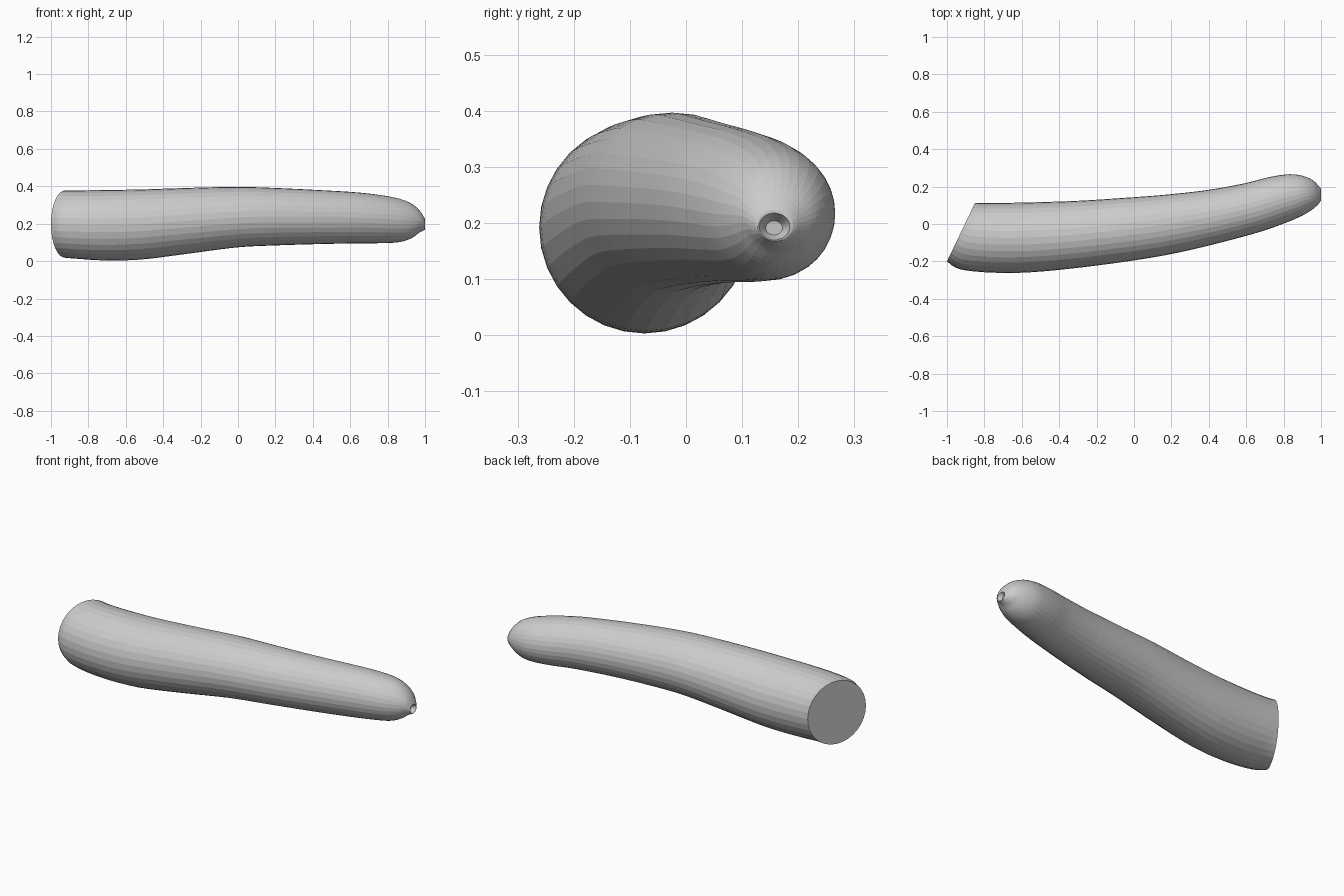
import bpy, bmesh, math

if "Cube" in bpy.data.objects:
    bpy.data.objects.remove(bpy.data.objects["Cube"])

SIDES, STEPS = 32, 4

# Stations: left edge x,y / right edge x,y / top z / bottom z
stations = [
    (-.85, .113, -1.0, -.20, .378, .018),
    (-.80, .113, -.93, -.242, .378, .013),
    (-.68, .113, -.76, -.26, .380, .004),
    (-.50, .117, -.55, -.258, .383, .008),
    (-.28, .125, -.28, -.232, .391, .038),
    (-.05, .140, .03, -.19, .397, .073),
    (.15, .155, .25, -.15, .391, .084),
    (.38, .180, .48, -.095, .380, .091),
    (.58, .215, .68, -.04, .368, .095),
    (.72, .250, .82, .010, .352, .096),
    (.83, .266, .90, .045, .333, .102),
    (.90, .258, .95, .075, .308, .122),
    (.95, .238, .98, .100, .275, .150),
    (.98, .212, .995, .118, .245, .162),
    (1.0, .185, 1.0, .130, .218, .170),
    (.975, .172, .98, .142, .204, .179),
]


def catmull(a, b, c, d, t):
    return tuple(.5 * (2 * q + (r - p) * t + (2 * p - 5 * q + 4 * r - s) * t * t
                       + (3 * q - p - 3 * r + s) * t ** 3)
                 for p, q, r, s in zip(a, b, c, d))


# Smooth the stations along the body
rows, n = [], len(stations)
for i in range(n - 1):
    quad = [stations[min(max(j, 0), n - 1)] for j in range(i - 1, i + 3)]
    steps = STEPS if i < n - 2 else 1
    rows += [catmull(*quad, k / steps) for k in range(steps)]
rows.append(stations[-1])

# Loft oval rings, cut flat at the wide end and dimpled at the tip
bm = bmesh.new()
rings = []
for lx, ly, rx, ry, zt, zb in rows:
    ring = []
    for k in range(SIDES):
        a = 2 * math.pi * k / SIDES
        c, s = math.cos(a) / 2, math.sin(a) / 2
        ring.append(bm.verts.new(((lx + rx) / 2 + (rx - lx) * c,
                                  (ly + ry) / 2 + (ry - ly) * c,
                                  (zt + zb) / 2 + (zt - zb) * s)))
    rings.append(ring)
for r, q in zip(rings, rings[1:]):
    for k in range(SIDES):
        m = (k + 1) % SIDES
        bm.faces.new((r[k], r[m], q[m], q[k]))
bm.faces.new(rings[0])
bm.faces.new(rings[-1])
bmesh.ops.recalc_face_normals(bm, faces=bm.faces)

mesh = bpy.data.meshes.new("curved_body")
bm.to_mesh(mesh)
bm.free()
grey = bpy.data.materials.new("plain grey")
grey.diffuse_color = (.6, .6, .6, 1)
grey.use_nodes = True
grey.node_tree.nodes["Principled BSDF"].inputs["Base Color"].default_value = grey.diffuse_color
mesh.materials.append(grey)
body = bpy.data.objects.new("curved_body", mesh)
bpy.context.collection.objects.link(body)
